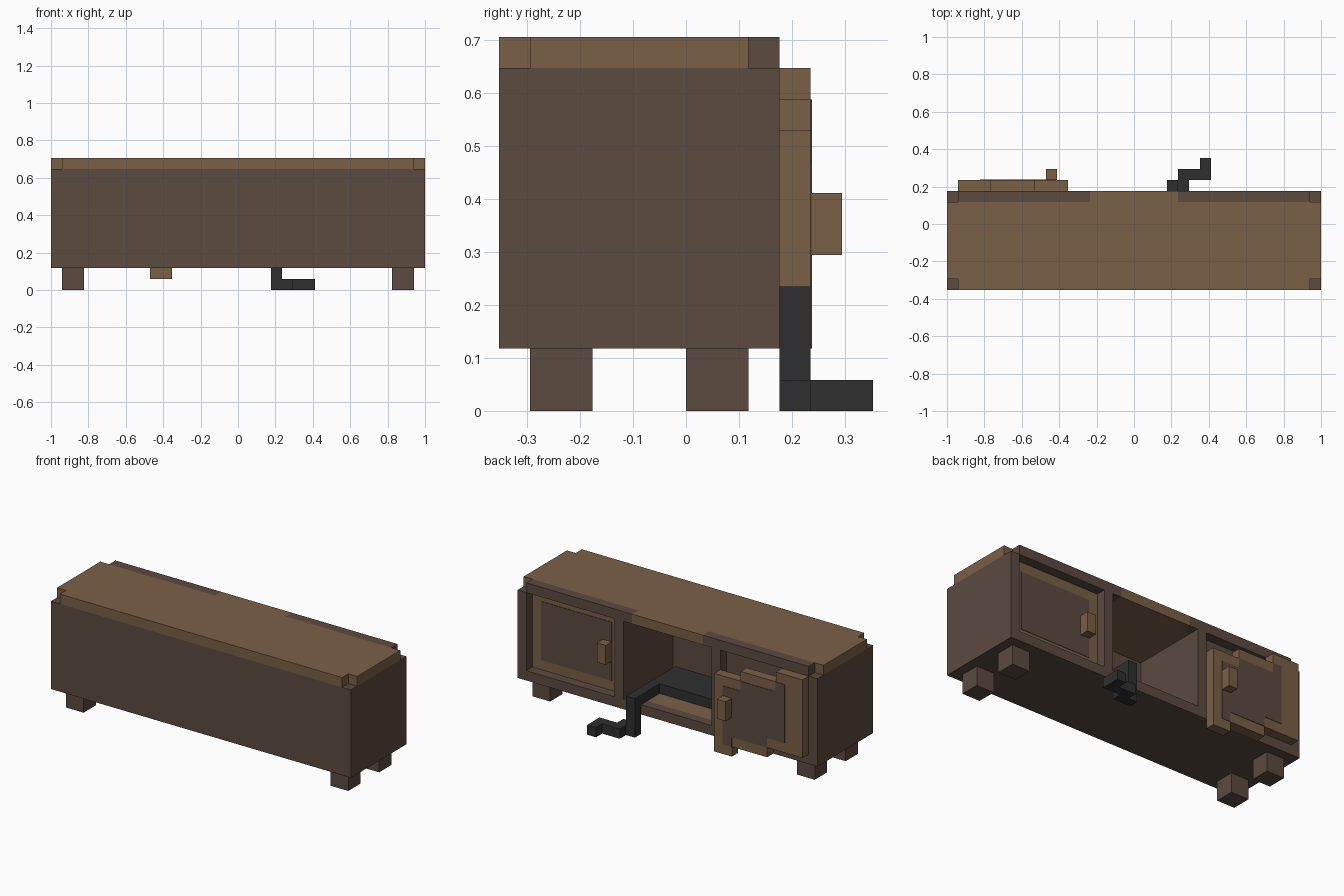
import bpy, bmesh

cube = bpy.data.objects.get("Cube")
if cube:
    bpy.data.objects.remove(cube, do_unlink=True)

U = 2 / 34  # one block of the model


def linear(c):
    c /= 255
    return c / 12.92 if c <= 0.04045 else ((c + 0.055) / 1.055) ** 2.4


def material(name, *rgb):
    m = bpy.data.materials.new(name)
    m.use_nodes = True
    col = [linear(c) for c in rgb] + [1]
    m.diffuse_color = col
    bsdf = next(n for n in m.node_tree.nodes if n.type == 'BSDF_PRINCIPLED')
    bsdf.inputs["Base Color"].default_value = col
    return m


LIGHT = material("light wood", 122, 96, 71)
DARK = material("dark wood", 92, 74, 64)
BLACK = material("black liquid", 47, 47, 47)


def prism(name, outline, lo, hi, mat, axis='z'):
    """Extrude an outline, in blocks, along z (outline in x, y) or y (outline in x, z)."""
    bm = bmesh.new()
    place = (lambda a, b, t: (a * U, b * U, t * U)) if axis == 'z' else \
            (lambda a, b, t: (a * U, t * U, b * U))
    face = bm.faces.new([bm.verts.new(place(a, b, lo)) for a, b in outline])
    ext = bmesh.ops.extrude_face_region(bm, geom=[face])
    top = [v for v in ext["geom"] if isinstance(v, bmesh.types.BMVert)]
    shift = (0, 0, (hi - lo) * U) if axis == 'z' else (0, (hi - lo) * U, 0)
    bmesh.ops.translate(bm, verts=top, vec=shift)
    bmesh.ops.recalc_face_normals(bm, faces=bm.faces)
    mesh = bpy.data.meshes.new(name)
    bm.to_mesh(mesh)
    bm.free()
    mesh.materials.append(mat)
    obj = bpy.data.objects.new(name, mesh)
    bpy.context.collection.objects.link(obj)
    return obj


def box(name, x, y, z, mat):
    outline = [(x[0], y[0]), (x[1], y[0]), (x[1], y[1]), (x[0], y[1])]
    return prism(name, outline, z[0], z[1], mat)


# Cabinet shell
box("front_panel", (-17, 17), (-6, -5), (2, 11), DARK)
box("bottom_rail", (-16, 16), (2, 3), (2, 3), DARK)
for side, s in (("left", 1), ("right", -1)):
    def span(a, b):
        return sorted((a * s, b * s))
    box(side + "_end_wall", span(16, 17), (-5, 3), (2, 11), DARK)
    box(side + "_divider", span(5, 6), (-5, 3), (3, 11), DARK)
    box(side + "_cupboard_core", span(6, 16), (-5, 1 if s > 0 else 2), (3, 11), DARK)
    box(side + "_cupboard_base", span(5, 16), (-5, 2), (2, 3), DARK)
    box(side + "_lid_rear_trim", span(4, 16), (2, 3), (11, 12), DARK)
    for end, y in (("front", -5), ("back", 0)):
        box(f"{side}_{end}_leg", span(14, 16), (y, y + 2), (0, 2), DARK)

# Open middle compartment: light boards over a dark base
floor = box("middle_floor", (-5, 5), (-5, 2), (2, 3), LIGHT)
floor.data.materials.append(DARK)
for p in floor.data.polygons:
    p.material_index = 0 if p.normal.z > 0.5 else 1

# Lid with notched corners
lid = [(-16, -6), (16, -6), (16, -5), (17, -5), (17, 2), (4, 2), (4, 3),
       (-4, 3), (-4, 2), (-17, 2), (-17, -5), (-16, -5)]
prism("lid", lid, 11, 12, LIGHT)

# Closed door
box("closed_door", (6, 16), (1, 2), (3, 11), LIGHT)
box("closed_door_panel", (7, 15), (2, 2.05), (4, 10), DARK)
box("closed_door_knob", (7, 8), (2, 3), (6, 8), LIGHT)

# Sagging door hanging off its frame
sag = [(-16, 3), (-12, 3), (-12, 2), (-8, 2), (-8, 1), (-6, 1),
       (-6, 9), (-9, 9), (-9, 10), (-13, 10), (-13, 11), (-16, 11)]
panel = [(-14, 4), (-12, 4), (-12, 3), (-8, 3), (-8, 2), (-7, 2),
         (-7, 8), (-9, 8), (-9, 9), (-13, 9), (-13, 10), (-14, 10)]
prism("sagging_door", sag, 3, 4, LIGHT, 'y')
prism("sagging_door_panel", panel, 4, 4.05, DARK, 'y')
box("sagging_door_knob", (-8, -7), (4, 5), (5, 7), LIGHT)

# Spill running over the floor edge onto the ground
spill = [(4, -4), (4, 4), (3, 4), (3, 0), (-4, 0), (-4, -4)]
pool = [(3, 3), (5, 3), (5, 4), (7, 4), (7, 6), (6, 6), (6, 5), (4, 5), (4, 4), (3, 4)]
prism("inside_spill", spill, 3, 4, BLACK)
box("spill_drip", (3, 4), (3, 4), (1, 3), BLACK)
prism("ground_spill", pool, 0, 1, BLACK)
